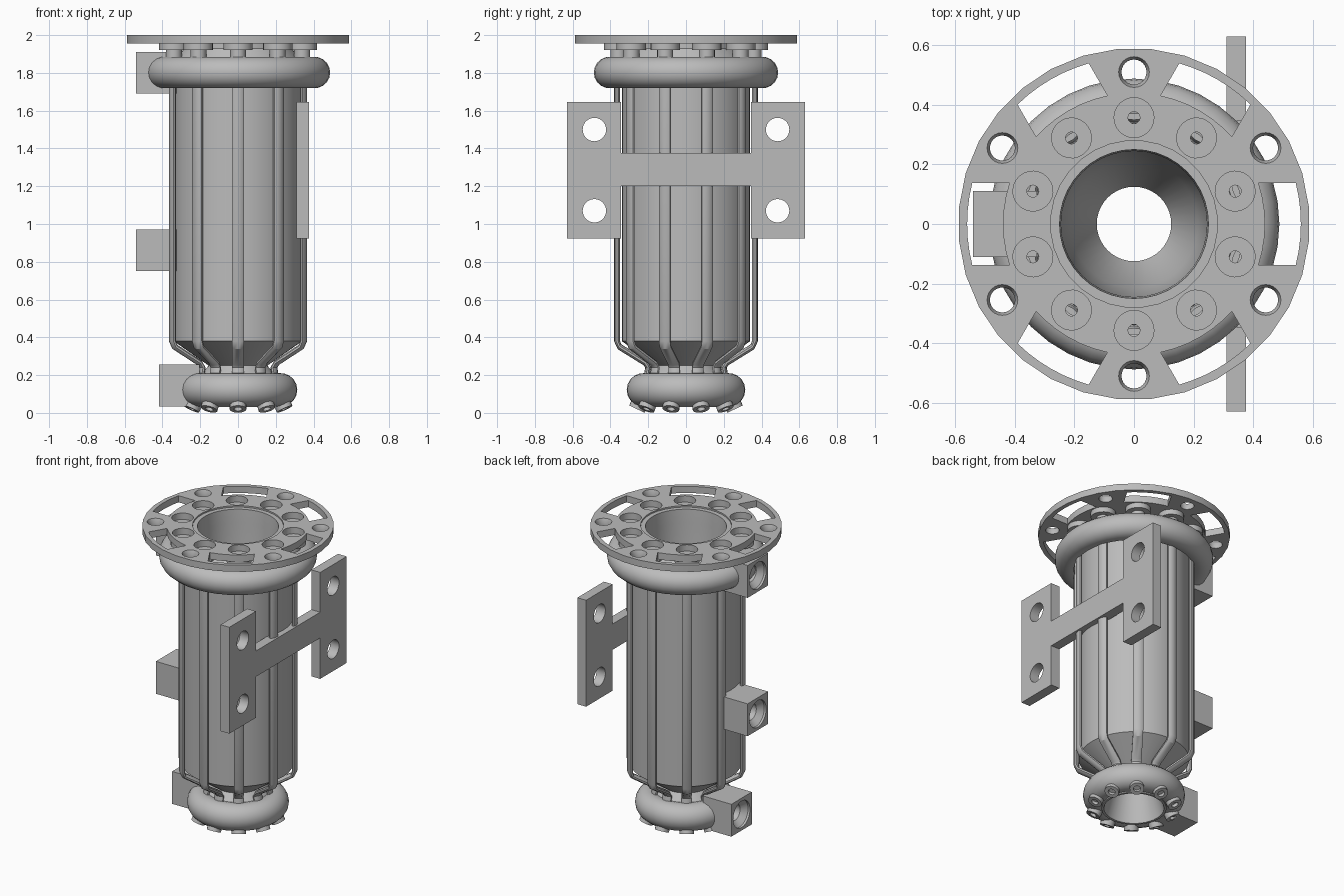
import bpy, bmesh, math
from math import sin, cos, pi, radians
from mathutils import Matrix, Vector

if "Cube" in bpy.data.objects:
    bpy.data.objects.remove(bpy.data.objects["Cube"], do_unlink=True)

GREY = (0.5, 0.5, 0.5, 1)
metal = bpy.data.materials.new("plain_grey_metal")
metal.use_nodes = True
metal.diffuse_color = GREY
metal.node_tree.nodes["Principled BSDF"].inputs["Base Color"].default_value = GREY


def add_lathe(bm, profile, segs, matrix=Matrix(), start=0.0):
    """Revolve a closed (radius, height) profile about local z."""
    rings = [[bm.verts.new(matrix @ Vector((r * cos(a), r * sin(a), z))) for r, z in profile]
             for a in (start + 2 * pi * i / segs for i in range(segs))]
    n = len(profile)
    for i in range(segs):
        a, b = rings[i], rings[(i + 1) % segs]
        for j in range(n):
            k = (j + 1) % n
            if profile[j][0] or profile[k][0]:
                bm.faces.new((a[j], b[j], b[k], a[k]))


def add_prism(bm, points, depth):
    """Extrude a closed loop of points along a vector."""
    lo = [bm.verts.new(p) for p in points]
    hi = [bm.verts.new(Vector(p) + Vector(depth)) for p in points]
    bm.faces.new(lo)
    bm.faces.new(hi)
    for i in range(len(lo)):
        k = (i + 1) % len(lo)
        bm.faces.new((lo[i], lo[k], hi[k], hi[i]))


def finish(name, bm):
    bmesh.ops.remove_doubles(bm, verts=bm.verts, dist=1e-5)
    bmesh.ops.recalc_face_normals(bm, faces=bm.faces)
    mesh = bpy.data.meshes.new(name)
    bm.to_mesh(mesh)
    bm.free()
    mesh.materials.append(metal)
    obj = bpy.data.objects.new(name, mesh)
    bpy.context.collection.objects.link(obj)
    return obj


def activate(obj):
    for other in bpy.context.selected_objects:
        other.select_set(False)
    obj.select_set(True)
    bpy.context.view_layer.objects.active = obj


def smooth(obj):
    activate(obj)
    bpy.ops.object.shade_smooth_by_angle(angle=radians(30))


def cut(obj, cutter):
    mod = obj.modifiers.new("cut", "BOOLEAN")
    mod.operation, mod.solver, mod.object = "DIFFERENCE", "EXACT", cutter
    cutter.hide_render = True
    activate(obj)
    bpy.ops.object.modifier_apply(modifier=mod.name)
    bpy.data.objects.remove(cutter, do_unlink=True)


def spin(angle, radius=0.0):
    return Matrix.Rotation(angle, 4, "Z") @ Matrix.Translation((radius, 0, 0))


def lathe(name, profile, segs=40):
    bm = bmesh.new()
    add_lathe(bm, profile, segs)
    smooth(finish(name, bm))


TEN = [radians(90 + 36 * i) for i in range(10)]
SIX = [radians(60 * i) for i in range(6)]

# Hollow chamber with throat and flared nozzle
lathe("chamber", [(0.2, 0.03), (0.2, 0.2), (0.155, 0.25), (0.34, 0.38), (0.34, 1.86),
                  (0.285, 1.93), (0.285, 1.99), (0.25, 1.99), (0.245, 1.9),
                  (0.215, 0.45), (0.125, 0.25), (0.185, 0.03)])

# Rounded manifold rings, flat on the inside
for name, major, minor, z in (("upper_manifold", 0.405, 0.083, 1.802),
                              ("lower_manifold", 0.225, 0.089, 0.122)):
    arc = [radians(-115 + 230 * i / 12) for i in range(13)]
    lathe(name, [(major + minor * cos(a), z + minor * sin(a)) for a in arc])

# Cooling pipes following the chamber and bending in to the throat
path = [(0.365, 1.82), (0.365, 0.38), (0.352, 0.35), (0.215, 0.265), (0.2, 0.24), (0.215, 0.15)]
bm = bmesh.new()
for angle in TEN:
    turn, rows = spin(angle), []
    for i, (r, z) in enumerate(path):
        r0, z0 = path[max(i - 1, 0)]
        r1, z1 = path[min(i + 1, len(path) - 1)]
        d = Vector((r1 - r0, z1 - z0)).normalized()
        rows.append([bm.verts.new(turn @ Vector((r - d.y * 0.016 * cos(t), 0.033 * sin(t),
                                                 z + d.x * 0.016 * cos(t))))
                     for t in (2 * pi * k / 10 for k in range(10))])
    for a, b in zip(rows, rows[1:]):
        for k in range(10):
            bm.faces.new((a[k], a[k - 1], b[k - 1], b[k]))
    bm.faces.new(rows[0])
    bm.faces.new(rows[-1])
smooth(finish("cooling_pipes", bm))

# Fittings under the top flange
bm = bmesh.new()
for angle in TEN:
    add_lathe(bm, [(0.02, 1.85), (0.042, 1.85), (0.042, 1.92), (0.078, 1.92),
                   (0.078, 1.957), (0.02, 1.957)], 20, spin(angle, 0.357))
smooth(finish("flange_fittings", bm))

# Tilted fittings under the lower manifold
bm = bmesh.new()
for angle in TEN:
    place = spin(angle) @ Matrix.Translation((0.26, 0, 0.02)) @ Matrix.Rotation(radians(-25), 4, "Y")
    add_lathe(bm, [(0, 0.02), (0.022, 0.02), (0.022, 0), (0.045, 0), (0.045, 0.07), (0, 0.07)],
              16, place)
smooth(finish("nozzle_fittings", bm))

# Top flange with bolt holes, fitting holes and curved slots
bm = bmesh.new()
add_lathe(bm, [(0.28, 1.955), (0.59, 1.955), (0.59, 2), (0.28, 2)], 32, start=pi / 32)
flange = finish("top_flange", bm)
bm = bmesh.new()
for angle in TEN:
    add_lathe(bm, [(0, 1.9), (0.067, 1.9), (0.067, 2.1), (0, 2.1)], 24, spin(angle, 0.357))
for angle in SIX:
    add_lathe(bm, [(0, 1.9), (0.042, 1.9), (0.042, 1.975), (0.052, 2.001), (0.052, 2.1), (0, 2.1)],
              24, spin(angle + radians(30), 0.51))
    loop = []
    for r, way in ((0.56, 1), (0.44, -1)):
        half = math.asin(0.138 / r)
        for i in range(7):
            a = angle + way * half * (i / 3 - 1)
            loop.append((r * cos(a), r * sin(a), 1.9))
    add_prism(bm, loop, (0, 0, 0.2))
cut(flange, finish("flange_cutter", bm))
smooth(flange)

# H-shaped mounting plate
half = [(0.345, 1.375), (0.345, 1.645), (0.63, 1.645), (0.63, 0.922), (0.345, 0.922), (0.345, 1.2)]
outline = half + [(-y, z) for y, z in reversed(half)]
bm = bmesh.new()
add_prism(bm, [(0.31, y, z) for y, z in outline], (0.066, 0, 0))
plate = finish("mounting_plate", bm)
bm = bmesh.new()
for y in (-0.485, 0.485):
    for z in (1.07, 1.5):
        place = Matrix.Translation((0.2, y, z)) @ Matrix.Rotation(pi / 2, 4, "Y")
        add_lathe(bm, [(0, 0), (0.062, 0), (0.062, 0.3), (0, 0.3)], 28, place)
cut(plate, finish("plate_cutter", bm))
smooth(plate)

# Inlet blocks with countersunk ports
for name, x, z in (("upper_inlet", -0.54, 1.8), ("middle_inlet", -0.54, 0.86),
                   ("lower_inlet", -0.418, 0.145)):
    bm = bmesh.new()
    add_prism(bm, [(x, y * 0.11, z + h * 0.11) for y, h in ((-1, -1), (1, -1), (1, 1), (-1, 1))],
              (0.215, 0, 0))
    block = finish(name, bm)
    bm = bmesh.new()
    place = Matrix.Translation((x, 0, z)) @ Matrix.Rotation(pi / 2, 4, "Y")
    add_lathe(bm, [(0, -0.05), (0.09, -0.05), (0.09, 0.015), (0.055, 0.05), (0.055, 0.12), (0, 0.12)],
              28, place)
    cut(block, finish("inlet_cutter", bm))
    smooth(block)
